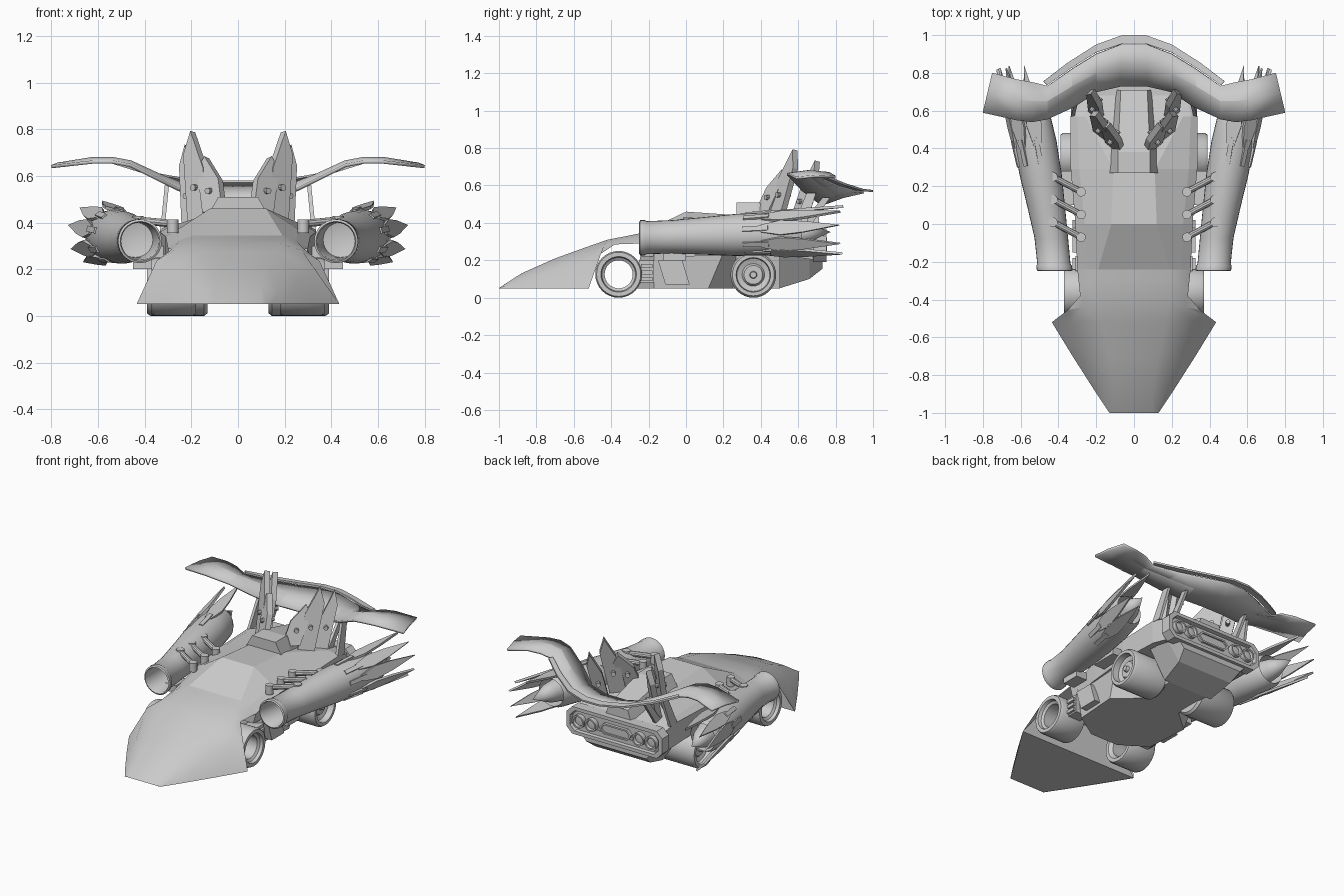
import bpy, bmesh, math
from mathutils import Vector as V

if "Cube" in bpy.data.objects:
    bpy.data.objects.remove(bpy.data.objects["Cube"])


def add(name, verts, faces, mirror=False, smooth=None, thick=0):
    me = bpy.data.meshes.new(name)
    me.from_pydata([tuple(v) for v in verts], [], faces)
    bm = bmesh.new()
    bm.from_mesh(me)
    bmesh.ops.remove_doubles(bm, verts=bm.verts, dist=1e-5)
    bmesh.ops.recalc_face_normals(bm, faces=bm.faces)
    bm.to_mesh(me)
    bm.free()
    ob = bpy.data.objects.new(name, me)
    bpy.context.collection.objects.link(ob)
    if thick:
        s = ob.modifiers.new("Thickness", "SOLIDIFY")
        s.thickness, s.offset = thick, 0
    if mirror:
        ob.modifiers.new("Mirror", "MIRROR")
    if smooth:
        bpy.ops.object.select_all(action='DESELECT')
        ob.select_set(True)
        bpy.context.view_layer.objects.active = ob
        bpy.ops.object.shade_smooth_by_angle(angle=math.radians(smooth))
    return ob


def loft(name, rings, caps=True, closed=True, **kw):
    n = len(rings[0])
    faces = [(i * n + j, i * n + (j + 1) % n, (i + 1) * n + (j + 1) % n, (i + 1) * n + j)
             for i in range(len(rings) - 1) for j in range(n if closed else n - 1)]
    if caps and closed:
        faces += [tuple(range(n)), tuple(range((len(rings) - 1) * n, len(rings) * n))]
    return add(name, [p for r in rings for p in r], faces, **kw)


def both(half):
    """Half section -> full section, symmetric about x = 0."""
    return half + [(-x, y, z) for x, y, z in reversed(half)]


def stations(name, secs, **kw):
    return loft(name, [both([(x, y, z) for x, z in pts]) for y, pts in secs], **kw)


def lathe(name, prof, origin, axis, seg=28, centre=None):
    """Rings (radius, distance) round an axis; centre(t) can bend the axis."""
    a, o = V(axis).normalized(), V(origin)
    u = a.cross(V((0, 0, 1)) if abs(a.z) < .9 else V((1, 0, 0))).normalized()
    w = u.cross(a)
    ang = [2 * math.pi * k / seg for k in range(seg)]
    mid = centre or (lambda t: o + a * t)
    rings = [[mid(t) + (u * math.cos(g) + w * math.sin(g)) * r for g in ang] for r, t in prof]
    loft(name, rings, caps=False, smooth=35, mirror=True)


def rod(name, a, b, r, seg=10):
    a, b = V(a), V(b)
    L = (b - a).length
    lathe(name, [(0, 0), (r, 0), (r, L), (0, L)], a, b - a, seg)


def box(name, lo, hi, shear=0):
    ring = lambda x: [(x, lo[1], hi[2]), (x, hi[1], hi[2]), (x, hi[1] + shear, lo[2]), (x, lo[1] + shear, lo[2])]
    loft(name, [ring(lo[0]), ring(hi[0])], mirror=True)


def plate(name, outline, origin, along, across, depth):
    """Flat outline (u across, v along) extruded both ways along its normal."""
    o, a, c = V(origin), V(along), V(across).normalized()
    n = a.cross(c).normalized() * depth / 2
    pts = [o + c * u + a * v for u, v in outline]
    loft(name, [[p - n for p in pts], [p + n for p in pts]], mirror=True)


# Flared nose shell with wheel arch edge (each row runs from outer edge to centre)
rows = [[(.13, -1, .05), (.12, -1, .051), (.10, -1, .052)],
        [(.21, -.88, .05), (.17, -.88, .095), (.10, -.88, .13)],
        [(.325, -.70, .05), (.255, -.70, .15), (.13, -.70, .21)],
        [(.435, -.52, .05), (.33, -.52, .20), (.17, -.52, .275)],
        [(.35, -.455, .235), (.275, -.44, .28), (.18, -.42, .31)],
        [(.285, -.38, .285), (.26, -.32, .31), (.19, -.30, .333)],
        [(.30, -.24, .29), (.25, -.24, .325), (.19, -.24, .345)]]
loft("nose_shell", [both(r) for r in rows], closed=False, smooth=25)
add("nose_floor", [(.13, -1, .05), (.435, -.52, .05), (-.435, -.52, .05), (-.13, -1, .05)], [(0, 1, 2, 3)])
add("nose_back_wall", both(rows[3]), [tuple(range(6))])

# Upper body with cabin and flanks
stations("upper_body", [
    (-.24, [(.19, .345), (.25, .325), (.30, .29), (.28, .22)]),
    (0, [(.12, .46), (.26, .37), (.31, .34), (.31, .22)]),
    (.29, [(.11, .44), (.29, .385), (.335, .36), (.33, .23)]),
    (.57, [(.26, .39), (.30, .385), (.335, .37), (.33, .22)]),
    (.70, [(.24, .36), (.28, .355), (.32, .34), (.31, .20)])])
# Lower body and tail
low = [(.10, -.28), (.27, -.17), (.29, .12), (.14, .25), (.14, .50)]
top = [(.13, -.24), (.30, -.17), (.31, .20), (.14, .27), (.24, .70)]
loft("lower_body", [both([(x, y, .05) for x, y in low]), both([(x, y, .24) for x, y in top])])
stations("tail", [(.50, [(.31, .25), (.18, .05)]), (.66, [(.32, .25), (.20, .10)]),
                  (.73, [(.30, .25), (.22, .155)])])
stations("engine_cover", [(.27, [(.085, .51), (.13, .43)]), (.38, [(.085, .51), (.13, .40)]),
                          (.71, [(.07, .43), (.10, .34)])])
# Side details
box("side_panel", (.28, -.15, .07), (.325, -.02, .20), .04)
box("side_block", (.22, -.25, .08), (.31, -.17, .20))
for z in (.09, .125, .16):
    box("side_block_rib", (.30, -.24, z), (.325, -.18, z + .02))
box("engine_mount", (.31, .10, .25), (.40, .28, .30))
box("engine_foot", (.37, -.12, .20), (.45, .0, .25))

# Rear light panel: frame, recessed face, lamps and grille
def panel(hx, lo, hi, c):
    return [(hx - c, hi), (hx, hi - c), (hx, lo + c), (hx - c, lo)]
stations("light_panel", [(.68, panel(.35, .19, .37, .04)), (.75, panel(.35, .19, .37, .04)),
                         (.75, panel(.325, .212, .348, .035)), (.725, panel(.32, .217, .343, .035))])
for x in (.175, .265):
    lathe("tail_light", [(0, 0), (.042, 0), (.042, .035), (.032, .035), (.028, .02), (0, .025)],
          (x, .72, .28), (0, 1, 0), 20)
stations("rear_grille", [(.72, panel(.115, .245, .315, .03)), (.745, panel(.115, .245, .315, .03)),
                         (.745, panel(.10, .255, .305, .02)), (.735, panel(.10, .255, .305, .02))])

# Wheels
lathe("front_wheel", [(.075, .02), (.095, 0), (.118, 0), (.125, .015), (.125, .175), (.118, .19),
                      (.095, .19), (.09, .17), (.075, .16), (.075, .02)], (.18, -.36, .125), (1, 0, 0), 32)
lathe("rear_wheel", [(0, 0), (.11, 0), (.122, .015), (.122, .245), (.112, .26), (.092, .26), (.088, .22),
                     (.06, .21), (.05, .225), (.02, .225), (.016, .245), (0, .245)],
      (.13, .36, .122), (1, 0, 0), 32)

# Side jet engines: straight intake, then splayed outwards
A, D = V((.42, -.25, .32)), V((.15, .85, .03)).normalized()
bend = lambda t: V((.42 + .10 * t + max(0, t - .2) * .07, -.25 + t * .985, .32 + .03 * t))
lathe("jet_engine", [(0, .22), (.075, .2), (.08, .01), (.085, 0), (.094, .005), (.094, .03), (.088, .04),
                     (.089, .18), (.10, .35), (.112, .52), (.115, .7), (.105, .85), (.09, .88),
                     (.082, .80), (.075, .80), (.06, .9), (0, 1.04)], A, (0, 1, 0), centre=bend)
side = D.cross(V((0, 0, 1))).normalized()
up = side.cross(D)
for deg in (95, 52, 15, -28, -60):
    g = math.radians(deg)
    rad = side * math.cos(g) + up * math.sin(g)
    tan = rad.cross(D)
    start, tip = bend(.68) + rad * .112, bend(1.11) + rad * .135
    plate("jet_fin", [(-.02, 0), (.02, 0), (.04, .25), (.03, .55), (0, 1), (-.03, .55), (-.04, .25)],
          start, tip - start, tan, .014)
    plate("jet_fin_bracket", [(-.013, 0), (.013, 0), (.013, 1), (-.013, 1)],
          bend(.58) + rad * .111, D * .14 + rad * .008, tan, .014)

# Three pipes linking each engine to the body
for y in (.25, .13, .01):
    a, b = (.43, y, .41), (.28, y - .08, .395)
    rod("link_pipe", a, b, .017)
    for p in (a, b):
        rod("pipe_joint", V(p) - V((0, 0, .04)), V(p) + V((0, 0, .018)), .025, 14)

# Upright pointed exhaust blades
for base, tip, w in (((.10, .41, .44), (.13, .52, .68), .055), ((.165, .47, .39), (.19, .58, .79), .052),
                     ((.20, .58, .37), (.215, .70, .73), .04)):
    b, t = V(base), V(tip)
    plate("exhaust_blade", [(-w, 0), (w, 0), (w, .75), (.1 * w, 1), (-w, .6)], b, t - b, (.78, .62, 0), .035)
    m = b + (t - b) * .4
    rod("blade_bolt", m - V((-.02, .03, 0)), m + V((-.03, .04, 0)), .014)

# Swept rear wing, trailing flap and struts
wing = [((0, .73, .50), (0, .84, .54), (0, .95, .565)),
        ((.07, .73, .50), (.07, .84, .54), (.07, .95, .565)),
        ((.20, .70, .515), (.20, .80, .55), (.20, .90, .57)),
        ((.32, .62, .575), (.33, .73, .60), (.33, .82, .595)),
        ((.46, .555, .645), (.46, .65, .66), (.46, .73, .635)),
        ((.54, .54, .66), (.54, .65, .675), (.54, .75, .66)),
        ((.62, .55, .66), (.62, .66, .675), (.62, .765, .665)),
        ((.80, .59, .64), (.775, .695, .65), (.75, .80, .645))]
loft("rear_wing", wing, closed=False, mirror=True, smooth=14, thick=.014)
flap = [((0, .955, .575), (0, 1, .57)), ((.06, .955, .575), (.06, 1, .57)),
        ((.20, .908, .58), (.20, .95, .575)), ((.34, .82, .605), (.35, .855, .605)),
        ((.46, .735, .645), (.48, .755, .645))]
loft("wing_flap", flap, closed=False, mirror=True, thick=.012)
plate("wing_strut", [(-.035, 0), (.035, 0), (.025, 1), (-.025, 1)], (.325, .60, .36),
      V((-.02, .07, .20)), (0, 1, 0), .018)
plate("inner_wing_strut", [(-.03, 0), (.03, 0), (.02, 1), (-.02, 1)], (.23, .62, .36),
      V((0, .13, .175)), (0, 1, 0), .018)
